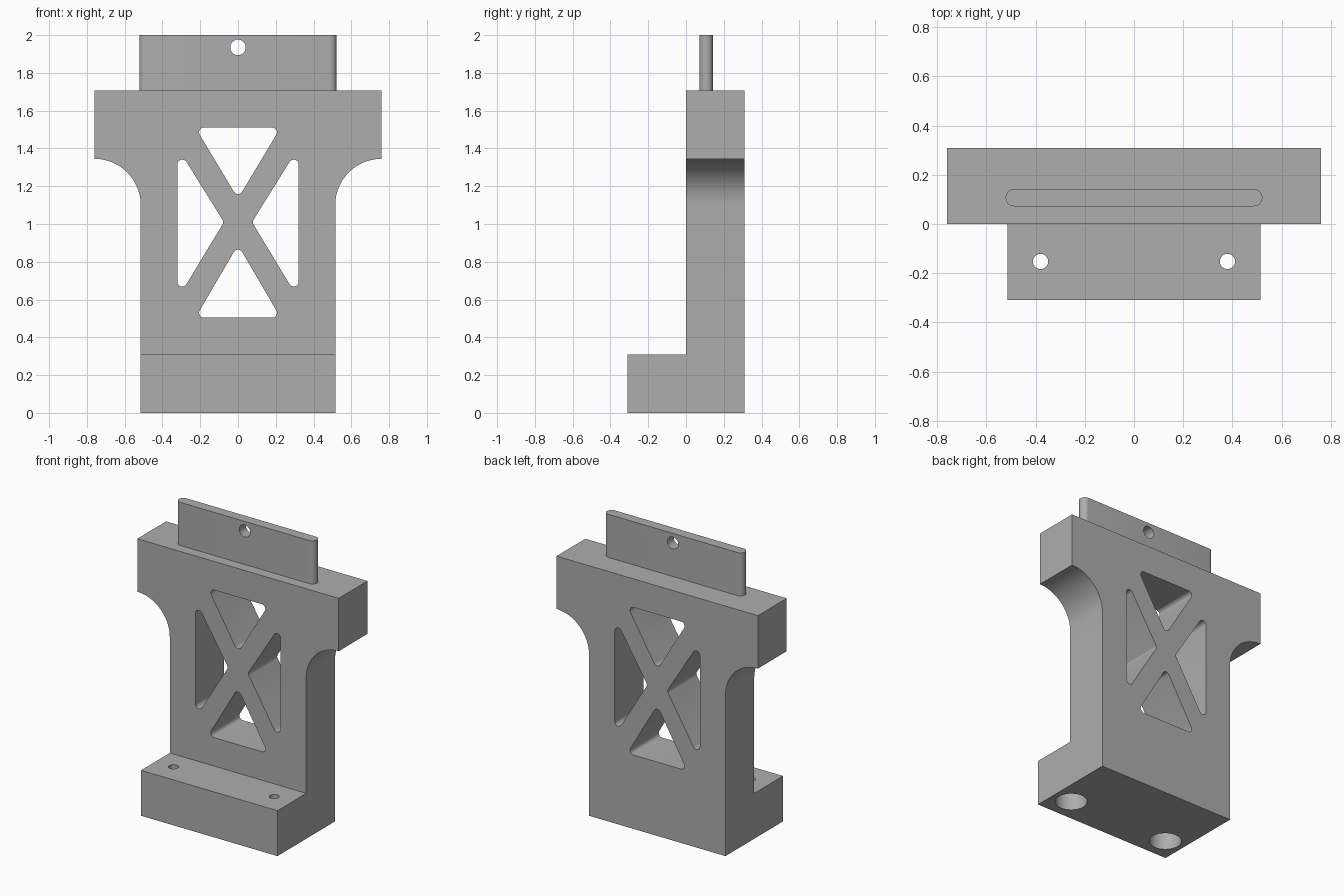
import bpy, bmesh, math
from mathutils import Vector

if "Cube" in bpy.data.objects:
    bpy.data.objects.remove(bpy.data.objects["Cube"])

grey = bpy.data.materials.new("plain grey")
grey.diffuse_color = (0.42, 0.42, 0.42, 1)
grey.use_nodes = True
grey.node_tree.nodes["Principled BSDF"].inputs["Base Color"].default_value = grey.diffuse_color


def prism(name, points, origin, u, v, direction):
    """Extrude a flat profile, laid out along u and v, in a direction."""
    origin, u, v, direction = map(Vector, (origin, u, v, direction))
    bm = bmesh.new()
    face = bm.faces.new([bm.verts.new(origin + u * a + v * b) for a, b in points])
    new = bmesh.ops.extrude_face_region(bm, geom=[face])["geom"]
    bmesh.ops.translate(bm, vec=direction, verts=[g for g in new if isinstance(g, bmesh.types.BMVert)])
    bmesh.ops.recalc_face_normals(bm, faces=bm.faces)
    mesh = bpy.data.meshes.new(name)
    bm.to_mesh(mesh)
    bm.free()
    mesh.materials.append(grey)
    obj = bpy.data.objects.new(name, mesh)
    bpy.context.collection.objects.link(obj)
    return obj


def upright(name, points, y0, y1):
    return prism(name, points, (0, y0, 0), (1, 0, 0), (0, 0, 1), (0, y1 - y0, 0))


def flat(name, points, z0, z1):
    return prism(name, points, (0, 0, z0), (1, 0, 0), (0, 1, 0), (0, 0, z1 - z0))


def arc(cx, cy, r, a0, a1, n):
    return [(cx + r * math.cos(a0 + (a1 - a0) * i / n),
             cy + r * math.sin(a0 + (a1 - a0) * i / n)) for i in range(n + 1)]


def circle(cx, cy, r, n=40):
    return arc(cx, cy, r, 0, 2 * math.pi, n)[:-1]


def rounded(centres, r, n=8):
    """Outline around corner circles listed counter-clockwise."""
    out = []
    for i, (x, y) in enumerate(centres):
        px, py = centres[i - 1]
        qx, qy = centres[(i + 1) % len(centres)]
        a0 = math.atan2(y - py, x - px) - math.pi / 2
        a1 = math.atan2(qy - y, qx - x) - math.pi / 2
        out += arc(x, y, r, a0, a0 + (a1 - a0) % (2 * math.pi), n)
    return out


def combine(target, tool, operation):
    mod = target.modifiers.new(tool.name, "BOOLEAN")
    mod.operation, mod.solver, mod.object = operation, "EXACT", tool
    bpy.context.view_layer.objects.active = target
    bpy.ops.object.modifier_apply(modifier=mod.name)
    bpy.data.objects.remove(tool)


# Upright plate with wide shoulders and concave fillets below them
right = [(0.515, 0)] + arc(0.76, 1.10, 0.245, math.pi, math.pi / 2, 24) + [(0.76, 1.706)]
bracket = upright("bracket", right + [(-x, z) for x, z in reversed(right)], 0, 0.31)

# Foot block
foot = upright("foot", [(-0.515, 0), (0.515, 0), (0.515, 0.31), (-0.515, 0.31)], -0.31, 0.1)
combine(bracket, foot, "UNION")

# Triangular lightening windows leaving a cross brace
windows = [
    [(0, 1.185), (0.18, 1.485), (-0.18, 1.485)],
    [(-0.18, 0.53), (0.18, 0.53), (0, 0.838)],
    [(0.105, 1.01), (0.295, 0.695), (0.295, 1.315)],
    [(-0.105, 1.01), (-0.295, 1.315), (-0.295, 0.695)],
]
for corners in windows:
    combine(bracket, upright("window_cutter", rounded(corners, 0.026), -0.1, 0.5), "DIFFERENCE")

# Screw holes in the foot, counterbored from below
for x in (-0.38, 0.38):
    combine(bracket, flat("screw_cutter", circle(x, -0.152, 0.031), -0.1, 0.5), "DIFFERENCE")
    combine(bracket, flat("counterbore_cutter", circle(x, -0.152, 0.1), -0.1, 0.2), "DIFFERENCE")

# Thin tongue with rounded ends and a pin hole
tongue = flat("tongue", rounded([(-0.487, 0.107), (0.487, 0.107)], 0.035, 16), 1.706, 2.0)
combine(tongue, upright("pin_cutter", circle(0, 1.935, 0.041), -0.1, 0.4), "DIFFERENCE")

# Smooth the curved walls, keep the edges crisp
bpy.ops.object.select_all(action="DESELECT")
for obj in (bracket, tongue):
    obj.select_set(True)
    bpy.context.view_layer.objects.active = obj
bpy.ops.object.shade_smooth_by_angle(angle=math.radians(30))
